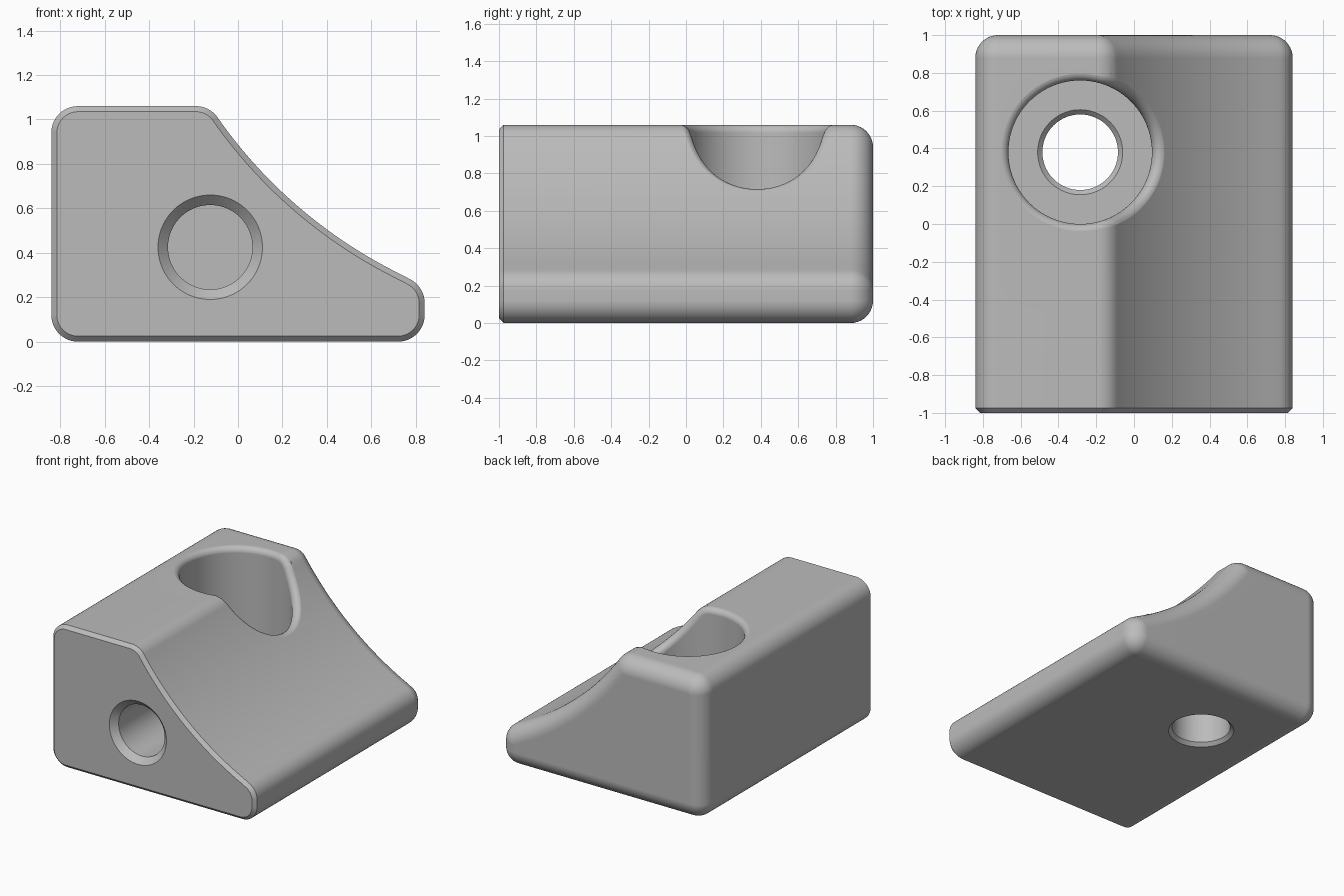
import bpy, bmesh
from math import cos, sin, pi, radians, acos
from mathutils import Vector

if "Cube" in bpy.data.objects:
    bpy.data.objects.remove(bpy.data.objects["Cube"])

ROUND = 0.12        # corner and rear edge radius
CHAMFER = 0.025     # front edge chamfer
SEGS = 96           # sides of round holes

grey = bpy.data.materials.new("plain grey")
grey.use_nodes = True
grey.diffuse_color = (0.5, 0.5, 0.5, 1)
grey.node_tree.nodes["Principled BSDF"].inputs["Base Color"].default_value = (0.5, 0.5, 0.5, 1)


def loft(name, rings):
    """Skin a list of closed rings and cap both ends."""
    bm = bmesh.new()
    loops = [[bm.verts.new(p) for p in ring] for ring in rings]
    n = len(loops[0])
    for a, b in zip(loops, loops[1:]):
        for i in range(n):
            j = (i + 1) % n
            bm.faces.new((a[i], a[j], b[j], b[i]))
    bm.faces.new(loops[0])
    bm.faces.new(loops[-1])
    bmesh.ops.remove_doubles(bm, verts=bm.verts, dist=1e-5)
    bmesh.ops.recalc_face_normals(bm, faces=bm.faces)
    mesh = bpy.data.meshes.new(name)
    bm.to_mesh(mesh)
    bm.free()
    mesh.materials.append(grey)
    obj = bpy.data.objects.new(name, mesh)
    bpy.context.collection.objects.link(obj)
    return obj


def arc(cx, cz, r, start, end, steps):
    """Arc points paired with outward normals; negative radius is concave."""
    out = []
    for i in range(steps + 1):
        a = radians(start + (end - start) * i / steps)
        n = Vector((cos(a), sin(a)))
        out.append((Vector((cx, cz)) + r * n, n))
    return out


# Side profile: block with a hollow slope
top_part = (arc(-0.72, 0.94, ROUND, 180, 90, 10)
            + arc(-0.19, 0.94, ROUND, 90, 35, 10)
            + arc(1.693, 2.26, -2.18, 35, 65, 32)[1:-1]
            + arc(0.72, 0.174, ROUND, 65, 0, 8))
profile = (arc(-0.72, 0.12, ROUND, 270, 180, 10) + top_part
           + arc(0.72, 0.12, ROUND, 0, -90, 10))


def section(y, inset):
    return [(p.x - inset * n.x, y, p.y - inset * n.y) for p, n in profile]


# Body: chamfered front edge, rounded rear edge
rings = [section(-1, CHAMFER), section(-1 + CHAMFER, 0)]
for i in range(11):
    a = pi / 2 * i / 10
    rings.append(section(1 - ROUND + ROUND * sin(a), ROUND * (1 - cos(a))))
body = loft("wedge_block", rings)


def surface_offset(x, d):
    """Height and normal on the top surface lowered by d."""
    pts = [(p - d * n, n) for p, n in top_part]
    for (p, n), (q, m) in zip(pts, pts[1:]):
        if p.x <= x <= q.x and q.x - p.x > 1e-9:
            t = (x - p.x) / (q.x - p.x)
            return p.y + t * (q.y - p.y), n.lerp(m, t).normalized()


# Vertical stepped hole with a rounded mouth that follows the slope
HX, HY, BORE, HOLE, FLOOR, FILLET = -0.285, 0.38, 0.38, 0.2, 0.3, 0.042
STEPS = 8
lower = [(HOLE + CHAMFER + 0.1, -0.1), (HOLE, CHAMFER), (HOLE, FLOOR - CHAMFER),
         (HOLE + CHAMFER, FLOOR), (BORE, FLOOR)]
columns = []
for i in range(SEGS):
    a = 2 * pi * i / SEGS
    out = Vector((cos(a), sin(a), 0))
    axis = Vector((HX, HY, 0))
    column = [axis + r * out + Vector((0, 0, z)) for r, z in lower]
    ball = axis + (BORE + FILLET) * out
    ball.z, n = surface_offset(ball.x, FILLET)
    up = Vector((n.x, 0, n.y))
    angle = acos(max(-1, min(1, (-out).dot(up))))
    for k in range(STEPS + 1):
        t = k / STEPS
        d = (sin((1 - t) * angle) * -out + sin(t * angle) * up) / sin(angle)
        column.append(ball + FILLET * d)
    column[-1] += 0.001 * up
    column.append(Vector((column[-1].x, column[-1].y, 1.3)))
    columns.append(column)
bolt_cutter = loft("bolt_hole_cutter", list(zip(*columns)))

# Blind hole in the front face with a countersunk mouth
front_rings = [[(-0.125 + r * cos(2 * pi * i / SEGS), y, 0.425 + r * sin(2 * pi * i / SEGS))
                for i in range(SEGS)]
               for r, y in ((0.335, -1.1), (0.19, -0.955), (0.19, -0.35))]
front_cutter = loft("front_hole_cutter", front_rings)

# Cut the holes
bpy.context.view_layer.objects.active = body
for cutter in (bolt_cutter, front_cutter):
    cutter.hide_render = True
    mod = body.modifiers.new("cut", "BOOLEAN")
    mod.operation = "DIFFERENCE"
    mod.solver = "EXACT"
    mod.object = cutter
    bpy.ops.object.modifier_apply(modifier=mod.name)
    bpy.data.objects.remove(cutter)

# Smooth shading with crisp edges
bpy.ops.object.select_all(action="DESELECT")
body.select_set(True)
bpy.ops.object.shade_smooth_by_angle(angle=radians(30))
weighted = body.modifiers.new("even_shading", "WEIGHTED_NORMAL")
weighted.keep_sharp = True
